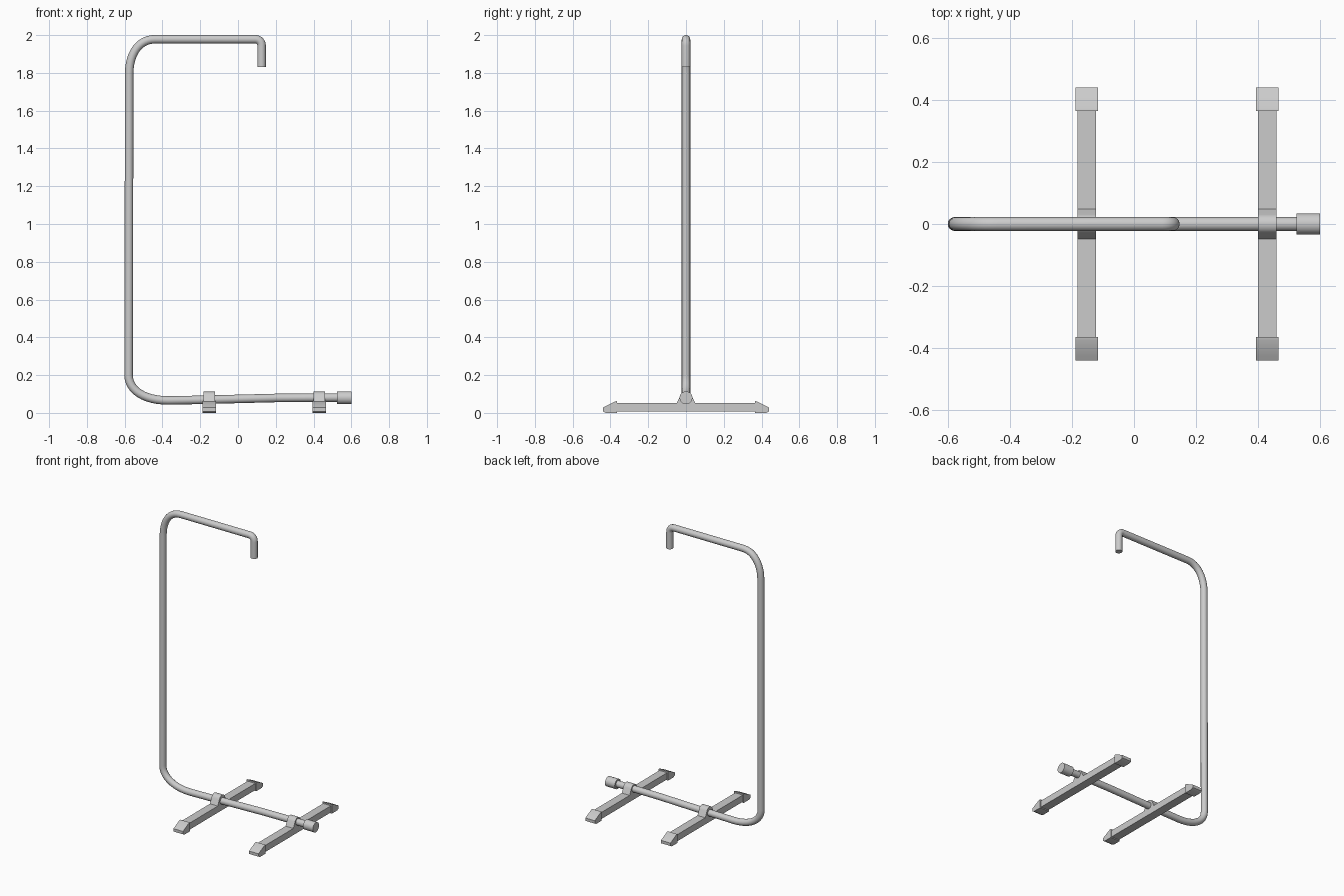
import bpy, bmesh, math
from mathutils import Vector

if "Cube" in bpy.data.objects:
    bpy.data.objects.remove(bpy.data.objects["Cube"])


def finish(name, bm, angle=35):
    bmesh.ops.recalc_face_normals(bm, faces=bm.faces[:])
    me = bpy.data.meshes.new(name)
    bm.to_mesh(me)
    bm.free()
    ob = bpy.data.objects.new(name, me)
    bpy.context.collection.objects.link(ob)
    smooth(ob, angle)
    return ob


def smooth(ob, angle=35):
    bpy.ops.object.select_all(action='DESELECT')
    ob.select_set(True)
    bpy.context.view_layer.objects.active = ob
    bpy.ops.object.shade_smooth_by_angle(angle=math.radians(angle))


def extrude_profile(name, pts, x, width):
    """Extrude a closed (y, z) outline along x, centred on x."""
    bm = bmesh.new()
    face = bm.faces.new([bm.verts.new((x - width / 2, y, z)) for y, z in pts])
    ext = bmesh.ops.extrude_face_region(bm, geom=[face])
    verts = [v for v in ext['geom'] if isinstance(v, bmesh.types.BMVert)]
    bmesh.ops.translate(bm, verts=verts, vec=(width, 0, 0))
    return finish(name, bm)


def bend(start, corner, end, n=12, k=0.6):
    """Rounded corner in the (x, z) plane."""
    a, c, d = Vector(start), Vector(corner), Vector(end)
    h1, h2 = a.lerp(c, k), d.lerp(c, k)
    out = []
    for i in range(n + 1):
        t = i / n
        out.append(a * (1-t)**3 + h1 * 3*t*(1-t)**2 + h2 * 3*t*t*(1-t) + d * t**3)
    return out


# Bent tube: hook, top arm, upright and base rail
path = [Vector((0.125, 1.83))]
path += bend((0.125, 1.943), (0.125, 1.978), (0.09, 1.978), 8)
path += bend((-0.44, 1.978), (-0.574, 1.978), (-0.576, 1.80))
path += bend((-0.579, 0.20), (-0.579, 0.066), (-0.37, 0.066))
path += [Vector((-0.20, 0.069)), Vector((0.20, 0.079)), Vector((0.54, 0.081))]
cu = bpy.data.curves.new("bent_tube", 'CURVE')
cu.dimensions = '3D'
cu.bevel_depth = 0.0225
cu.bevel_resolution = 6
cu.use_fill_caps = True
sp = cu.splines.new('POLY')
sp.points.add(len(path) - 1)
for p, v in zip(sp.points, path):
    p.co = (v.x, 0, v.y, 1)
tube = bpy.data.objects.new("bent_tube", cu)
bpy.context.collection.objects.link(tube)
bpy.ops.object.select_all(action='DESELECT')
tube.select_set(True)
bpy.context.view_layer.objects.active = tube
bpy.ops.object.convert(target='MESH')
smooth(bpy.context.object)

# Sleeve on the end of the base rail
bpy.ops.mesh.primitive_cylinder_add(vertices=32, radius=0.034, depth=0.075,
                                    location=(0.5625, 0, 0.08),
                                    rotation=(0, math.pi / 2, 0))
bpy.context.object.name = "rail_end_sleeve"
smooth(bpy.context.object)

# Cross feet: bar with a tapered, round-topped collar, and wedge end caps
arc = [(0.033 * math.cos(a), 0.079 + 0.033 * math.sin(a))
       for a in [math.radians(20 + 140 * i / 10) for i in range(11)]]
bar = [(-0.38, 0.007), (0.38, 0.007), (0.38, 0.053), (0.048, 0.053)] + arc + \
      [(-0.048, 0.053), (-0.38, 0.053)]
cap = [(0.365, 0), (0.425, 0), (0.44, 0.008), (0.44, 0.028),
       (0.425, 0.036), (0.375, 0.061), (0.365, 0.062)]
for label, x in (("rear", -0.152), ("front", 0.43)):
    extrude_profile(label + "_foot_bar", bar, x, 0.06)
    for side, s in (("left", -1), ("right", 1)):
        extrude_profile(f"{label}_foot_cap_{side}", [(s * y, z) for y, z in cap], x, 0.073)
